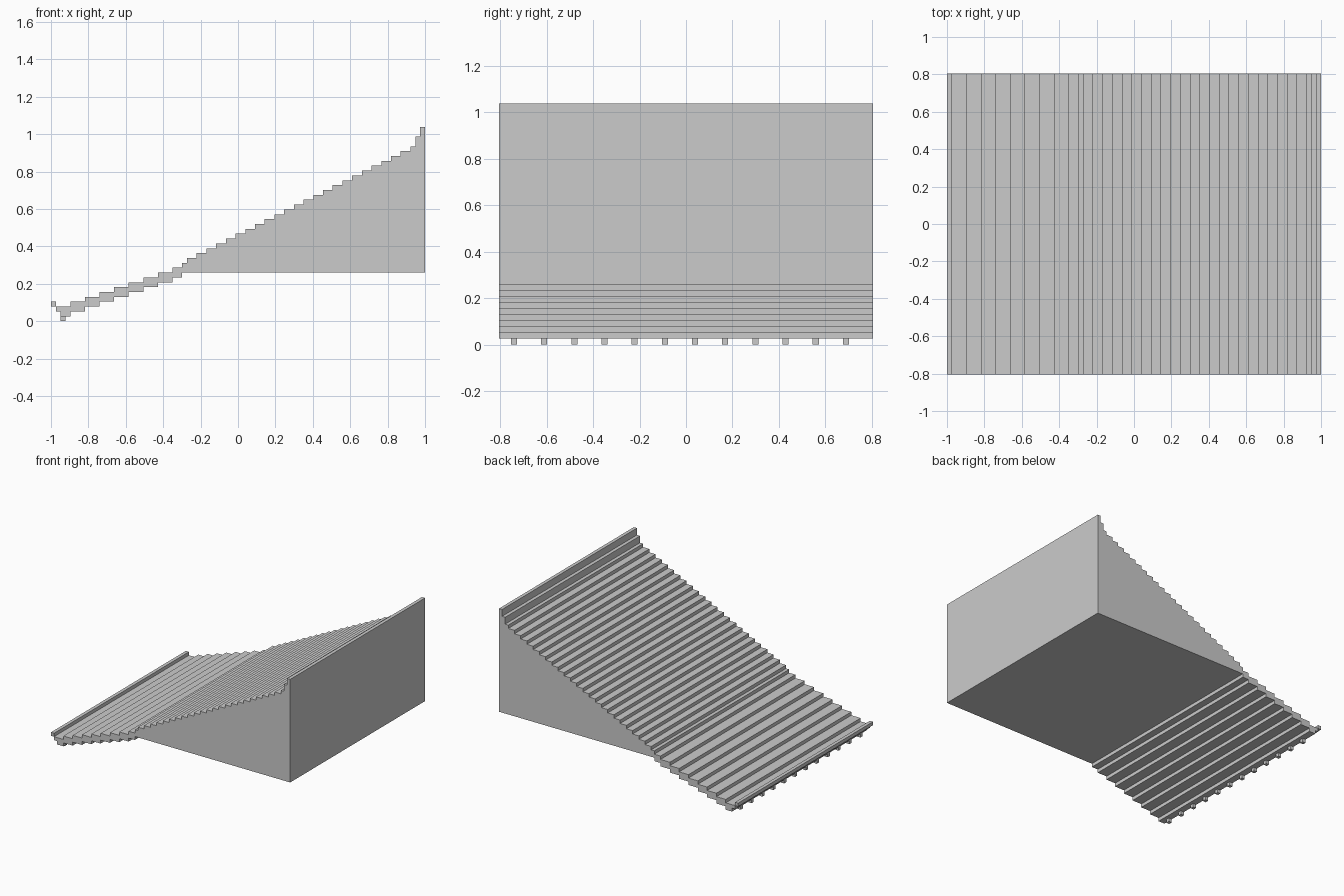
import bpy, bmesh

if "Cube" in bpy.data.objects:
    bpy.data.objects.remove(bpy.data.objects["Cube"])

V = 2 / 77            # step module: the model is 77 x 62 x 40 modules
Y = 31 * V            # half width


def extrude(name, pts, y0=-Y, y1=Y):
    """Extrude an (x, z) outline, given in modules, along y."""
    bm = bmesh.new()
    face = bm.faces.new([bm.verts.new((i * V - 1, y0, k * V)) for i, k in pts])
    res = bmesh.ops.extrude_face_region(bm, geom=[face])
    verts = [g for g in res["geom"] if isinstance(g, bmesh.types.BMVert)]
    bmesh.ops.translate(bm, verts=verts, vec=(0, y1 - y0, 0))
    bmesh.ops.recalc_face_normals(bm, faces=bm.faces)
    me = bpy.data.meshes.new(name)
    bm.to_mesh(me)
    bm.free()
    ob = bpy.data.objects.new(name, me)
    bpy.context.collection.objects.link(ob)
    return ob


def box(name, i0, i1, k0, k1, y0=-Y, y1=Y):
    return extrude(name, [(i0, k0), (i1, k0), (i1, k1), (i0, k1)], y0, y1)


# stepped roof slope: left start of every layer, bottom to top
starts = [(4 + 3 * n, 3 + n) for n in range(8)]            # shallow eave
starts += [(27, 11), (28, 12)]                             # bend
starts += [(30 + 2 * n, 13 + n) for n in range(23)]        # steep slope
starts += [(75, 36), (76, 38)]                             # ridge
top = []
for n, (i, k) in enumerate(starts):
    top.append((i, k))
    top.append((i, starts[n + 1][1] if n + 1 < len(starts) else 40))

# stepped underside, running from the wall back down to the eave
under = [(77, 40), (77, 10), (27, 10), (27, 9)]
for n in range(7):
    i, k = 25 - 3 * n, 9 - n
    under += [(i, k), (i, k - 1)]
under += [(4, 2), (4, 1), (2, 1), (2, 2), (1, 2), (1, 3)]
outline = []
for p in top + under:
    if not outline or outline[-1] != p:
        outline.append(p)
extrude("stepped_roof", outline)

# raised lip at the low edge
box("eave_lip", 0, 1, 3, 4)

# row of small pegs under the eave
for n in range(12):
    y = (2 + 5 * n) * V - Y
    box(f"eave_peg_{n + 1}", 2, 3, 0, 1, y, y + V)
